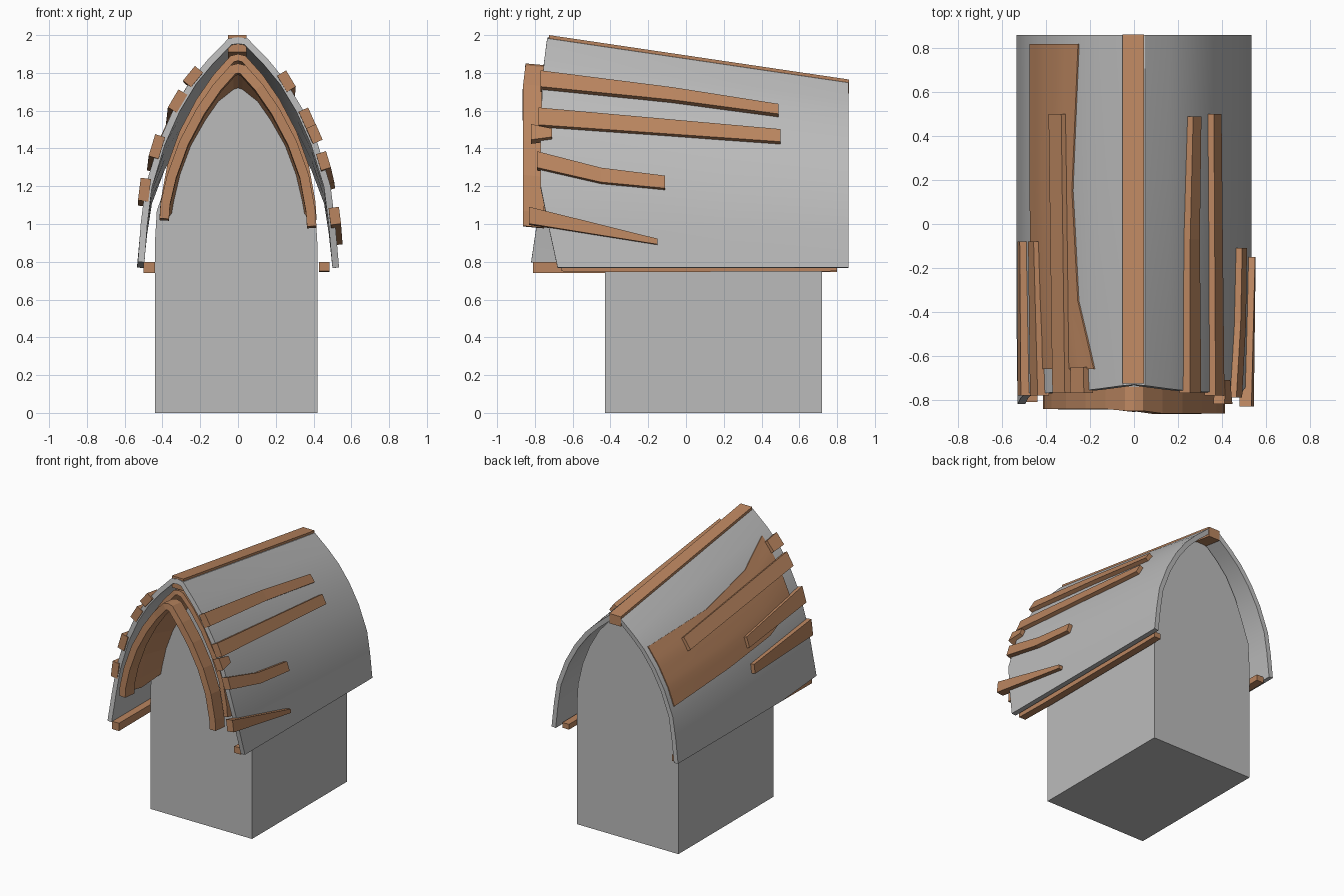
import bpy, bmesh, math
from mathutils import Vector

if "Cube" in bpy.data.objects:
    bpy.data.objects.remove(bpy.data.objects["Cube"])


def material(name, rgb):
    m = bpy.data.materials.new(name)
    m.diffuse_color = (*rgb, 1)
    m.use_nodes = True
    m.node_tree.nodes["Principled BSDF"].inputs["Base Color"].default_value = m.diffuse_color
    return m


GREY = material("stone_grey", (0.5, 0.5, 0.5))
BROWN = material("wood_brown", (0.49, 0.235, 0.115))

# half profile of the roof at its front end (x, z), ridge to eave
ROOF = [(0, 1.992), (.05, 1.985), (.16, 1.87), (.25, 1.76), (.34, 1.61),
        (.42, 1.43), (.49, 1.20), (.515, 1.0), (.535, .77)]
EAVE = .77


def peak(y):
    return 2.0 - .24 * (y + .75) / 1.61


def roof_point(t, y, side=1, off=0.0):
    """Point and outward normal on the sloping roof; t runs from ridge to eave."""
    i = min(int(t), len(ROOF) - 2)
    a, b = ROOF[i], ROOF[i + 1]
    f, k = t - i, (peak(y) - EAVE) / (2.0 - EAVE)
    x, z = a[0] + (b[0] - a[0]) * f, a[1] + (b[1] - a[1]) * f
    n = Vector(((a[1] - b[1]) * k, 0, b[0] - a[0])).normalized()
    p = Vector((x, y, EAVE + (z - EAVE) * k)) + n * off
    return Vector((p.x * side, p.y, p.z)), Vector((n.x * side, 0, n.z))


def add_mesh(name, verts, faces, mat, fix=True):
    me = bpy.data.meshes.new(name)
    me.from_pydata([tuple(v) for v in verts], [], faces)
    if fix:
        bm = bmesh.new()
        bm.from_mesh(me)
        bmesh.ops.recalc_face_normals(bm, faces=bm.faces)
        bm.to_mesh(me)
        bm.free()
    me.materials.append(mat)
    ob = bpy.data.objects.new(name, me)
    bpy.context.collection.objects.link(ob)
    return ob


def loft(name, rings, mat):
    """Closed solid through rings of equal length."""
    n = len(rings[0])
    faces = [tuple(range(n)), tuple(range((len(rings) - 1) * n, len(rings) * n))]
    for r in range(len(rings) - 1):
        for i in range(n):
            j = (i + 1) % n
            faces.append((r * n + i, r * n + j, (r + 1) * n + j, (r + 1) * n + i))
    return add_mesh(name, [v for r in rings for v in r], faces, mat)


def sheet(name, rows, mat, thick, smooth=False):
    """Open grid, thickened inwards."""
    n = len(rows[0])
    faces = [(r * n + i, r * n + i + 1, (r + 1) * n + i + 1, (r + 1) * n + i)
             for r in range(len(rows) - 1) for i in range(n - 1)]
    ob = add_mesh(name, [v for r in rows for v in r], faces, mat, fix=False)
    mod = ob.modifiers.new("thickness", 'SOLIDIFY')
    mod.thickness, mod.offset, mod.use_even_offset = thick, -1, True
    bpy.ops.object.select_all(action='DESELECT')
    ob.select_set(True)
    bpy.context.view_layer.objects.active = ob
    bpy.ops.object.modifier_apply(modifier=mod.name)
    if smooth:
        bpy.ops.object.shade_smooth_by_angle(angle=math.radians(30))
    return ob


def mirrored(half):
    return [(-x, z) for x, z in reversed(half[1:])] + half


def plank(name, side, stations, high=.03, low=.025):
    """Board lying on the roof; stations are (y, t, width)."""
    rings = []
    for y, t, w in stations:
        p, n = roof_point(t, y, side)
        d = Vector((n.z, 0, -n.x)) * (w / 2)
        rings.append([p - d - n * low, p + d - n * low, p + d + n * high, p - d + n * high])
    return loft(name, rings, BROWN)


def beam(name, x0, x1, ends):
    """Straight beam; ends are (y, z bottom, z top)."""
    return loft(name, [[(x0, y, b), (x1, y, b), (x1, y, t), (x0, y, t)]
                       for y, b, t in ends], BROWN)


# body with a pointed arch top
ARCH = [(0, 1.72), (.06, 1.70), (.15, 1.62), (.23, 1.53), (.31, 1.39),
        (.37, 1.24), (.41, 1.07), (.42, .9), (.42, 0)]
body = [(x - .02 * (x < -.40), z) for x, z in mirrored(ARCH)]
loft("body", [[(x, y, z) for x, z in body] for y in (-.43, .72)], GREY)

# curved roof shell with an uneven front edge and a bent left corner
FRONT = [-.73, -.735, -.75, -.76, -.765, -.77, -.77, -.73, -.68]
rows = []
for u, y in enumerate((-.75, -.40, .2, .86)):
    row = []
    for s in range(-8, 9):
        t, side = abs(s), -1 if s < 0 else 1
        yy = FRONT[t] if u == 0 else y
        if u == 0 and s <= -7:
            yy = -.79 if s == -7 else -.82
        p, n = roof_point(t, yy, side)
        if u == 0 and s == -8:
            p += Vector((.005, 0, .03))
        row.append(p)
    rows.append(row)
sheet("roof", rows, GREY, .035, smooth=True)

# wooden lining behind the front arch, sloping down to the body
OUTER = [(0, 1.90), (.04, 1.89), (.13, 1.79), (.22, 1.66), (.31, 1.49),
         (.375, 1.31), (.41, 1.12), (.415, 1.04)]
INNER = [(0, 1.71), (.04, 1.70), (.13, 1.63), (.20, 1.53), (.28, 1.39),
         (.34, 1.23), (.375, 1.08), (.385, 1.02)]
lining = [[(x, y, z - drop) for x, z in mirrored(OUTER)]
          for y, drop in ((-.72, .0), (-.62, .02))]
lining.append([(x, -.42, z + .04) for x, z in mirrored(INNER)])
sheet("arch_lining", lining, BROWN, .035)

# front arch trim board
trim = []
for y, dz in ((-.85, -.05), (-.74, -.06)):
    trim.append([(x, y - .012 * (x > .1) + .008 * (x < -.1), z + dz + .04 * (z < 1.2) * (x < 0))
                 for x, z in mirrored(OUTER)])
sheet("front_arch_trim", trim, BROWN, .05)

# wood showing through the left roof
patch = []
for y, t0, t1 in ((-.66, 5.2, 2.2), (-.35, 5.6, 3.0), (.15, 5.7, 3.3), (.82, 5.7, 3.0)):
    patch.append([roof_point(t0 + (t1 - t0) * i / 12, y, -1, .007)[0] for i in range(13)])
sheet("roof_wood_patch", patch, BROWN, .008, smooth=True)

# ridge and eave beams
beam("ridge_beam", -.052, .045, [(-.725, 1.91, 2.0), (.862, 1.69, 1.765)])
beam("left_eave_beam", -.50, -.44, [(-.81, .74, .80), (.80, .745, .79)])
beam("right_eave_beam", .43, .485, [(-.66, .75, .80), (-.4, .745, .79), (.80, .75, .79)])

# loose boards over the roof sides
RIGHT = [[(-.77, 3.05, .10), (-.07, 3.03, .08), (.49, 3.15, .065)],
         [(-.78, 4.3, .10), (.50, 4.18, .075)],
         [(-.82, 4.78, .09), (-.71, 4.75, .05)],
         [(-.79, 5.43, .09), (-.45, 5.7, .08), (-.11, 5.78, .07)],
         [(-.83, 6.8, .09), (-.15, 7.37, .03)]]
LEFT = [[(-.77, 2.85, .10), (-.65, 2.85, .09)],
        [(-.77, 3.75, .11), (.50, 3.95, .10)],
        [(-.78, 5.1, .12), (-.08, 5.3, .08)],
        [(-.78, 6.1, .12), (-.08, 6.2, .07)]]
for label, side, boards in (("right", 1, RIGHT), ("left", -1, LEFT)):
    for i, stations in enumerate(boards):
        plank(f"{label}_roof_board_{i + 1}", side, stations)
